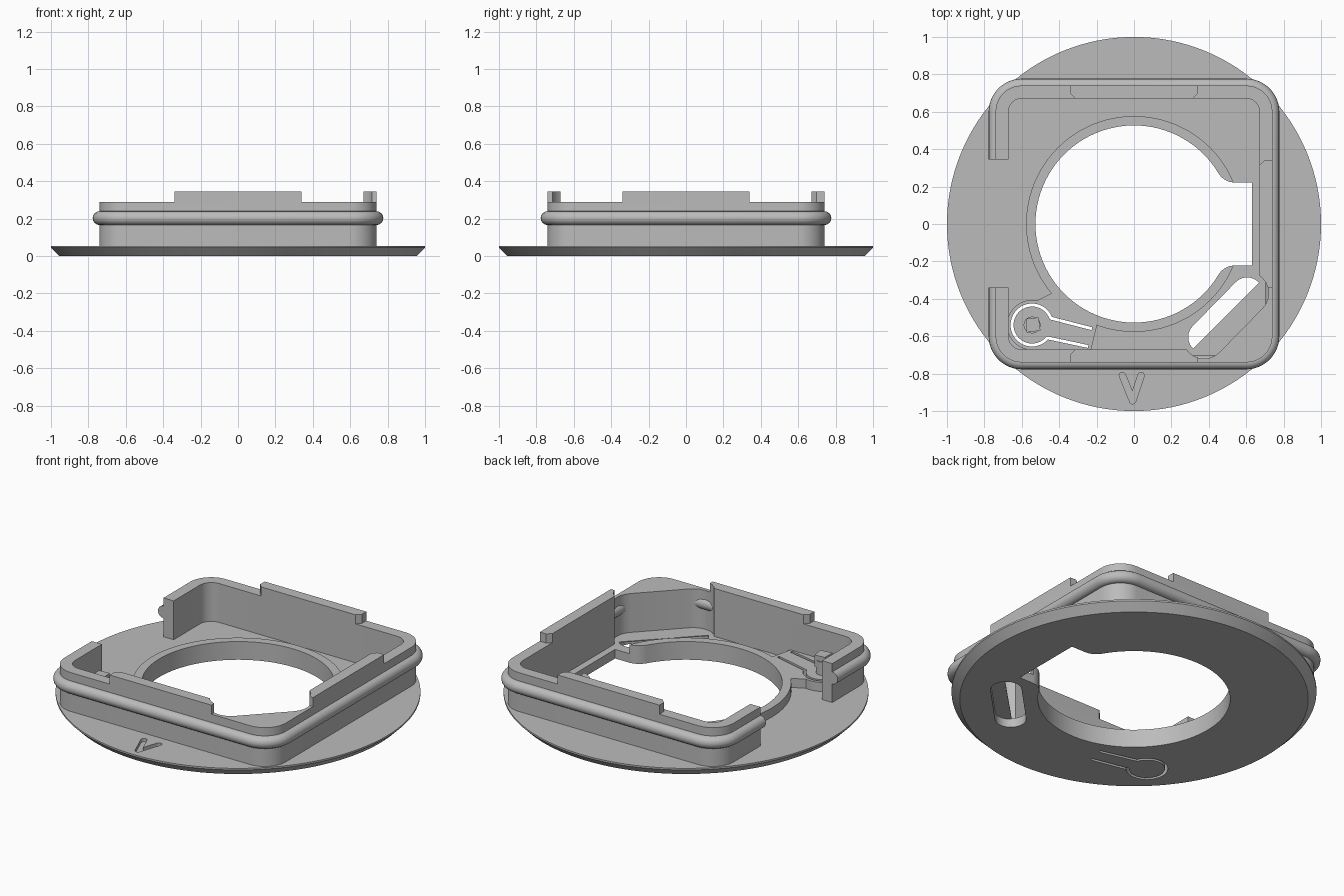
import bpy, bmesh
from math import sin, cos, radians, atan2, degrees, sqrt
from mathutils import Vector, Matrix

if "Cube" in bpy.data.objects:
    bpy.data.objects.remove(bpy.data.objects["Cube"])

grey = bpy.data.materials.new("matte grey")
grey.use_nodes = True
GREY = (0.5, 0.5, 0.5, 1)
grey.diffuse_color = GREY
grey.node_tree.nodes["Principled BSDF"].inputs["Base Color"].default_value = GREY

FLOOR, RIM, WALL, TAB = 0.055, 0.11, 0.29, 0.345


def arc(cx, cy, r, a0, a1, n=12):
    angles = [radians(a0 + (a1 - a0) * i / n) for i in range(n + 1)]
    return [(cx + r * cos(a), cy + r * sin(a)) for a in angles]


def circle(cx, cy, r, n=48):
    return arc(cx, cy, r, 0, 360, n)[:-1]


def rounded_square(h, r):
    """Starts at the lower end of the -x side and runs counterclockwise."""
    c = h - r
    return [p for k, (sx, sy) in enumerate([(-1, -1), (1, -1), (1, 1), (-1, 1)])
            for p in arc(sx * c, sy * c, r, 180 + 90 * k, 270 + 90 * k)]


def capsule(a, b, r):
    t = degrees(atan2(b[1] - a[1], b[0] - a[0]))
    return arc(*b, r, t - 90, t + 90) + arc(*a, r, t + 90, t + 270)


def strip(path, width):
    """Outline of a band of constant width along an open path."""
    pts = [Vector(p) for p in path]
    sides = []
    for i, p in enumerate(pts):
        d0 = (p - pts[max(i - 1, 0)]).normalized()
        d1 = (pts[min(i + 1, len(pts) - 1)] - p).normalized()
        d0, d1 = (d0 if d0.length else d1), (d1 if d1.length else d0)
        t = (d0 + d1).normalized()
        offset = Vector((-t.y, t.x)) * (width / 2 / max(t.dot(d1), 0.5))
        sides.append((p + offset, p - offset))
    return [tuple(s[0]) for s in sides] + [tuple(s[1]) for s in reversed(sides)]


def finish(name, bm):
    bmesh.ops.recalc_face_normals(bm, faces=bm.faces)
    mesh = bpy.data.meshes.new(name)
    bm.to_mesh(mesh)
    bm.free()
    mesh.materials.append(grey)
    obj = bpy.data.objects.new(name, mesh)
    bpy.context.collection.objects.link(obj)
    return obj


def prism(name, outline, z0, z1):
    bm = bmesh.new()
    face = bm.faces.new([bm.verts.new((x, y, z0)) for x, y in outline])
    new = bmesh.ops.extrude_face_region(bm, geom=[face])["geom"]
    verts = [v for v in new if isinstance(v, bmesh.types.BMVert)]
    bmesh.ops.translate(bm, verts=verts, vec=(0, 0, z1 - z0))
    return finish(name, bm)


def activate(obj):
    bpy.ops.object.select_all(action="DESELECT")
    obj.select_set(True)
    bpy.context.view_layer.objects.active = obj


def combine(obj, outline, z0, z1, operation="DIFFERENCE"):
    """Cut a prism from the object, or join one to it."""
    other = prism("cutter", outline, z0, z1)
    other.hide_render = True
    mod = obj.modifiers.new("combine", "BOOLEAN")
    mod.object, mod.operation, mod.solver = other, operation, "EXACT"
    activate(obj)
    bpy.ops.object.modifier_apply(modifier=mod.name)
    bpy.data.objects.remove(other)


# Shared outlines: central hole with a rounded side bay
HOLE, FILLET, BAY = 0.527, 0.1, 0.222
fx = sqrt((HOLE + FILLET) ** 2 - (BAY + FILLET) ** 2)
touch = degrees(atan2(BAY + FILLET, fx))
hole = arc(0, 0, HOLE, touch, 360 - touch, 80)
hole += arc(fx, -BAY - FILLET, FILLET, 180 - touch, 90)[1:]
hole += [(0.63, -BAY), (0.63, BAY)]
hole += arc(fx, BAY + FILLET, FILLET, 270, 180 + touch)[:-1]

# Diagonal slot, its wall recess, and the cut around the spring button
slot_ends = (0.375, -0.605), (0.605, -0.37)
slot = capsule(*slot_ends, 0.085)
recess = capsule(*slot_ends, 0.115)
BX, BY = -0.545, -0.54
key_cut = strip([(-0.225, -0.56)] + arc(BX, BY, 0.107, 20, 320, 36)
                + [(-0.245, -0.655)], 0.016)

# Base disc with a bevelled underside
bm = bmesh.new()
rings = [[bm.verts.new((x, y, z)) for x, y in circle(0, 0, r, 128)]
         for r, z in [(0.955, 0), (1, 0.045), (1, FLOOR)]]
for low, high in zip(rings, rings[1:]):
    for i in range(len(low)):
        bm.faces.new((low[i - 1], low[i], high[i], high[i - 1]))
bm.faces.new(rings[0])
bm.faces.new(rings[-1])
base_disc = finish("base_disc", bm)
for outline in (hole, slot, key_cut):
    combine(base_disc, outline, -0.1, 0.2)

# Pointer groove at the front edge
for x in (-0.055, 0.045):
    combine(base_disc, capsule((x - 0.007, -0.81), (-0.007, -0.945), 0.017), 0.035, 0.2)

# Raised collar around the hole, widened around the spring button
collar = prism("hole_collar", circle(0, 0, 0.577, 96), 0.05, RIM)
combine(collar, [(-0.52, -0.41), (-0.44, -0.37), (-0.2, -0.48), (-0.2, -0.55),
                 (-0.23, -0.675), (BX, -0.675)], 0.05, RIM, "UNION")
combine(collar, circle(BX, BY, 0.134), 0.05, RIM, "UNION")
for outline in (hole, key_cut):
    combine(collar, outline, 0, 0.2)

# Spring button pin
pin = prism("button_pin", circle(BX, BY, 0.045, 24), 0.05, 0.19)
combine(pin, [(BX - 0.03, BY - 0.04), (BX + 0.045, BY - 0.03),
              (BX + 0.035, BY + 0.04), (BX - 0.03, BY + 0.035)], 0.15, 0.22, "UNION")

# Square wall, open on one side, with one corner filled in
H, INNER = 0.74, 0.672
inner = rounded_square(INNER, 0.075)
inner = [p for p in inner if not (p[0] > 0.4 and p[1] < -0.4)]
k = next(i for i, p in enumerate(inner) if p[0] > 0)
inner[k:k] = [(0.31, -INNER), (INNER, -0.31)]
wall = prism("square_wall", rounded_square(H, 0.14), 0.05, WALL)
combine(wall, inner, 0, 0.5)
combine(wall, [(-0.9, -0.34), (-0.5, -0.34), (-0.5, 0.345), (-0.9, 0.345)], 0, 0.5)
combine(wall, recess, FLOOR, 0.5)

# Raised tabs on the three closed sides
tab_outline = [(-0.34, H), (0.34, H), (0.34, 0.697), (0.315, INNER),
               (-0.315, INNER), (-0.34, 0.697)]
tabs = []
for name, turn in (("back_tab", 0), ("side_tab", -90), ("front_tab", 180)):
    tab = prism(name, tab_outline, WALL - 0.01, TAB)
    tab.data.transform(Matrix.Rotation(radians(turn), 4, "Z"))
    combine(tab, recess, FLOOR, 0.5)
    tabs.append(tab)

# Round sealing bead along the wall
curve = bpy.data.curves.new("sealing_bead", "CURVE")
curve.dimensions = "3D"
curve.bevel_depth, curve.bevel_resolution, curve.use_fill_caps = 0.037, 6, True
path = [(-H, -0.34)] + rounded_square(H, 0.14) + [(-H, 0.345)]
spline = curve.splines.new("POLY")
spline.points.add(len(path) - 1)
for point, (x, y) in zip(spline.points, path):
    point.co = (x, y, 0.203, 1)
curve.materials.append(grey)
bead = bpy.data.objects.new("sealing_bead", curve)
bpy.context.collection.objects.link(bead)
activate(bead)
bpy.ops.object.convert(target="MESH")
bead = bpy.context.view_layer.objects.active

for obj in [base_disc, collar, pin, wall, bead] + tabs:
    activate(obj)
    bpy.ops.object.shade_smooth_by_angle(angle=radians(30))
